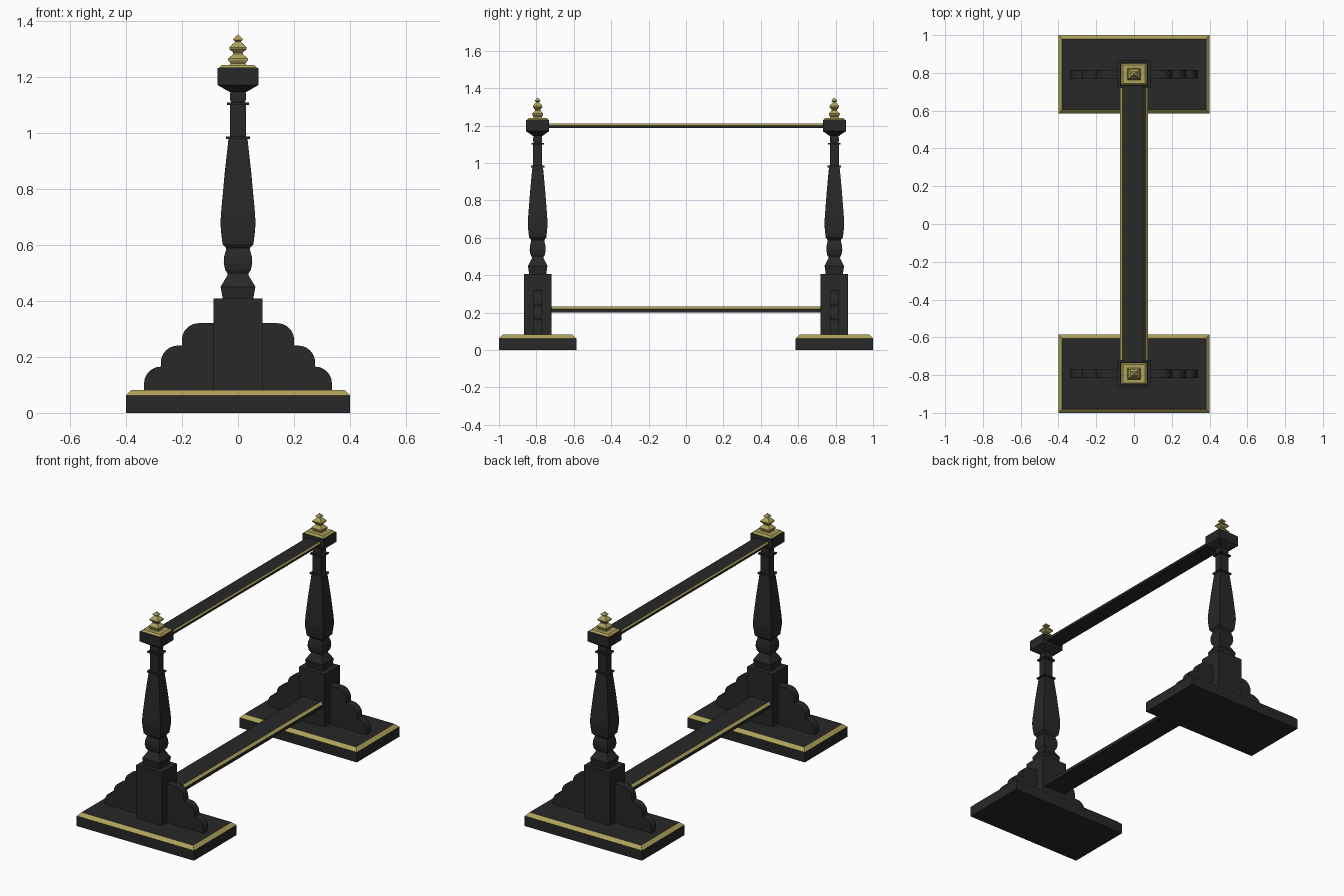
import bpy, math

if "Cube" in bpy.data.objects:
    bpy.data.objects.remove(bpy.data.objects["Cube"])

def material(name, color):
    m = bpy.data.materials.new(name)
    m.diffuse_color = color
    m.use_nodes = True
    m.node_tree.nodes["Principled BSDF"].inputs["Base Color"].default_value = m.diffuse_color
    return m

BLACK = material("black_paint", (0.021, 0.021, 0.021, 1))
GOLD = material("gold_paint", (0.42, 0.36, 0.105, 1))
POST_Y = 0.793      # distance of each post from the centre
DEPTH = 0.84        # posts are slightly shallower than wide

def make(name, verts, faces, mats, y=0, gold_faces=()):
    me = bpy.data.meshes.new(name)
    me.from_pydata(verts, [], faces)
    for m in mats:
        me.materials.append(m)
    for i in gold_faces:
        me.polygons[i].material_index = 1
    ob = bpy.data.objects.new(name, me)
    ob.location.y = y
    bpy.context.collection.objects.link(ob)
    return ob

def loft(name, rings, mats, y=0, gold_band=None):
    """Stack rectangular rings (half x, half y, z), closed at both ends."""
    verts = [(sx * hx, sy * hy, z) for hx, hy, z in rings
             for sx, sy in ((-1, -1), (1, -1), (1, 1), (-1, 1))]
    faces = []
    for r in range(len(rings) - 1):
        for k in range(4):
            a, b = r * 4 + k, r * 4 + (k + 1) % 4
            faces.append((a, b, b + 4, a + 4))
    n = len(verts)
    faces += [(3, 2, 1, 0), (n - 4, n - 3, n - 2, n - 1)]
    gold = range(gold_band * 4, gold_band * 4 + 4) if gold_band is not None else ()
    return make(name, verts, faces, mats, y, gold)

def square_turned(name, profile, mat, y):
    return loft(name, [(h, h * DEPTH, z) for h, z in profile], [mat], y)

def bracket(name, side, y, half=0.023):
    """Stepped bracket with three rounded lobes, extruded along y."""
    pts = [(0.05, 0.075), (0.335, 0.075)]
    for x, top, r in ((0.335, 0.165, 0.06), (0.275, 0.24, 0.06), (0.2, 0.32, 0.06)):
        for i in range(9):
            a = math.pi / 2 * i / 8
            pts.append((x - r + r * math.cos(a), top - r + r * math.sin(a)))
        pts.append((max(x - 0.06 - (0.0 if x > 0.25 else 0.09), 0.05), top))
        if x > 0.25:
            pts.pop()
            pts.append((x - (0.06 if x > 0.3 else 0.075), top))
    # drop repeated points
    pts = [p for i, p in enumerate(pts) if math.dist(p, pts[i - 1]) > 1e-5]
    n = len(pts)
    verts = [(side * x, -half, z) for x, z in pts] + [(side * x, half, z) for x, z in pts]
    faces = [tuple(range(n)), tuple(range(2 * n - 1, n - 1, -1))]
    faces += [(i, i + n, (i + 1) % n + n, (i + 1) % n) for i in range(n)]
    if side < 0:
        faces = [f[::-1] for f in faces]
    return make(name, verts, faces, [BLACK], y)

SPINDLE = [
    (0.055, 0.40), (0.055, 0.41), (0.062, 0.45), (0.037, 0.492), (0.037, 0.497),
    (0.046, 0.51), (0.051, 0.535), (0.049, 0.56), (0.042, 0.583), (0.042, 0.588),
    (0.055, 0.602), (0.061, 0.65), (0.0625, 0.68), (0.06, 0.72), (0.047, 0.86),
    (0.034, 0.977), (0.042, 0.977), (0.042, 0.986), (0.029, 0.986), (0.029, 1.098),
    (0.04, 1.098), (0.04, 1.107), (0.025, 1.107), (0.029, 1.122), (0.028, 1.14),
    (0.024, 1.152)]
CAP = [(0.03, 1.145), (0.073, 1.17), (0.073, 1.23)]
FINIAL = [
    (0.068, 1.229), (0.068, 1.232), (0.057, 1.242), (0.03, 1.242), (0.026, 1.247),
    (0.035, 1.258), (0.035, 1.264), (0.017, 1.281), (0.017, 1.286), (0.031, 1.298),
    (0.031, 1.304), (0.021, 1.315), (0.009, 1.325), (0.018, 1.331), (0.016, 1.336),
    (0.001, 1.35)]

for label, s in (("front", -1), ("back", 1)):
    y = s * POST_Y
    # foot with gold chamfer
    loft(label + "_foot", [(0.4, 0.207, 0), (0.4, 0.207, 0.062), (0.38, 0.187, 0.082)],
         [BLACK, GOLD], y, 1)
    # post block, spindle, cap and finial
    square_turned(label + "_post_block", [(0.0875, 0.075), (0.0875, 0.408)], BLACK, y)
    square_turned(label + "_spindle", SPINDLE, BLACK, y)
    square_turned(label + "_cap", CAP, BLACK, y)
    square_turned(label + "_finial", FINIAL, GOLD, y)
    # side brackets
    bracket(label + "_right_bracket", 1, y)
    bracket(label + "_left_bracket", -1, y)

# rails joining the posts, gold along the upper edges
for name, w, inset, z0, z1, z2 in (("top_rail", 0.051, 0.007, 1.187, 1.2, 1.21),
                                   ("bottom_rail", 0.075, 0.014, 0.2, 0.22, 0.233)):
    loft(name, [(w, 0.755, z0), (w, 0.755, z1), (w - inset, 0.755, z2)], [BLACK, GOLD], 0, 1)
